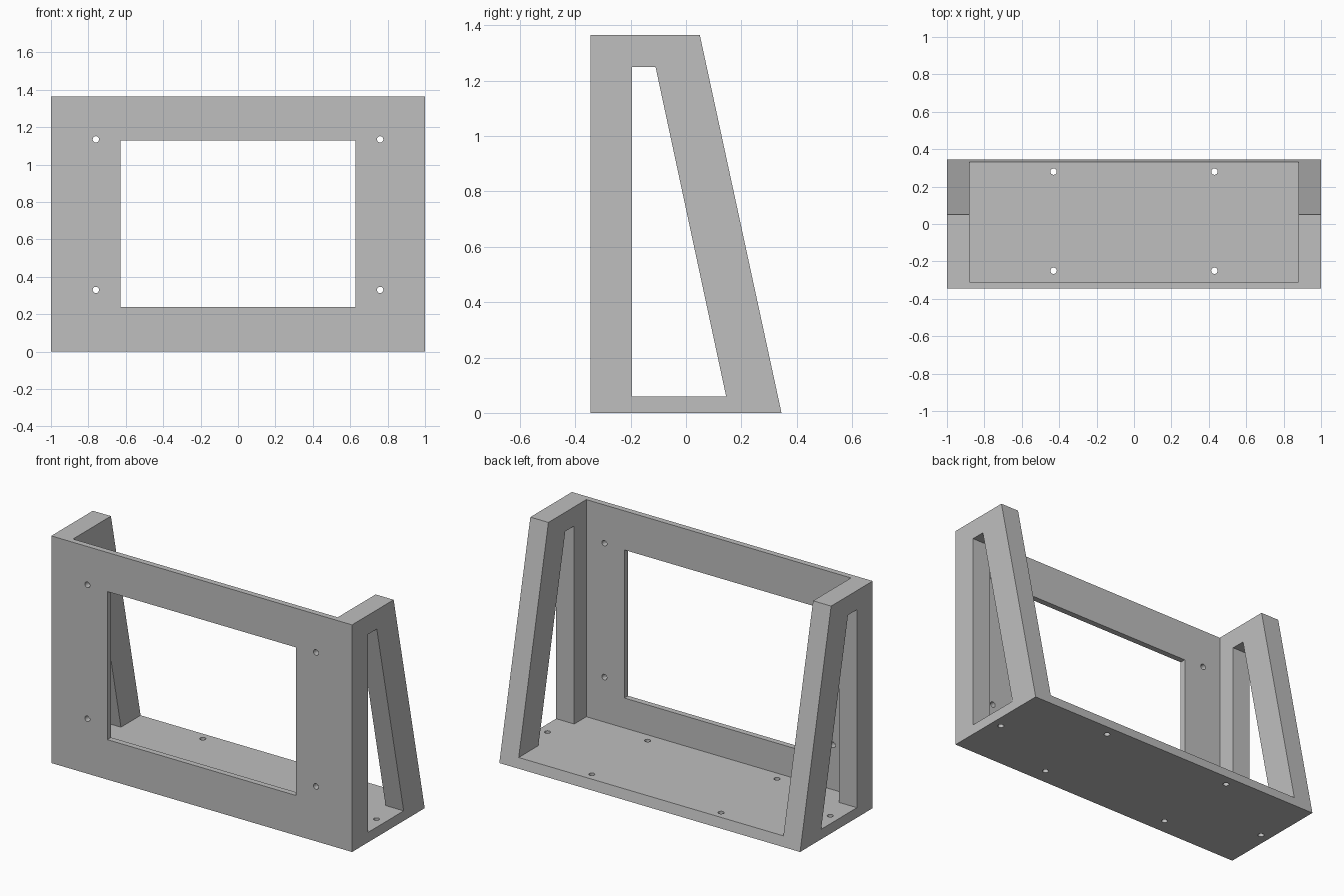
import bpy, bmesh, math
from mathutils import Matrix, Vector

default = bpy.data.objects.get("Cube")
if default:
    bpy.data.objects.remove(default, do_unlink=True)

grey = bpy.data.materials.new("plain grey")
grey.use_nodes = True
colour = (0.52, 0.52, 0.52, 1)
grey.diffuse_color = colour
grey.node_tree.nodes["Principled BSDF"].inputs["Base Color"].default_value = colour

WIDTH, FRONT, BACK, TOP = 1.0, -0.345, 0.345, 1.365
SIDE, PANEL, FLOOR = 0.12, 0.035, 0.06
HOLE = 0.017


def add_object(name, bm):
    bmesh.ops.recalc_face_normals(bm, faces=bm.faces)
    mesh = bpy.data.meshes.new(name)
    bm.to_mesh(mesh)
    bm.free()
    mesh.materials.append(grey)
    obj = bpy.data.objects.new(name, mesh)
    bpy.context.collection.objects.link(obj)
    return obj


def prism(name, profile, half_width):
    """Extrude a (y, z) outline across x."""
    bm = bmesh.new()
    face = bm.faces.new([bm.verts.new((-half_width, y, z)) for y, z in profile])
    result = bmesh.ops.extrude_face_region(bm, geom=[face])
    verts = [v for v in result["geom"] if isinstance(v, bmesh.types.BMVert)]
    bmesh.ops.translate(bm, verts=verts, vec=(2 * half_width, 0, 0))
    return add_object(name, bm)


def box(name, low, high):
    low, high = Vector(low), Vector(high)
    bm = bmesh.new()
    matrix = Matrix.Translation((low + high) / 2) @ Matrix.Diagonal((*(high - low), 1))
    bmesh.ops.create_cube(bm, size=1, matrix=matrix)
    return add_object(name, bm)


def drill(name, centre, along_y=False):
    bm = bmesh.new()
    turn = Matrix.Rotation(math.pi / 2 if along_y else 0, 4, "X")
    bmesh.ops.create_cone(bm, cap_ends=True, segments=24, radius1=HOLE, radius2=HOLE,
                          depth=0.2, matrix=Matrix.Translation(centre) @ turn)
    return add_object(name, bm)


# Solid wedge with a sloping back
stand = prism("stand_frame", [(FRONT, 0), (BACK, 0), (0.05, TOP), (FRONT, TOP)], WIDTH)

# Hollow interior, front window and tapered side openings
inner = WIDTH - SIDE
cutters = [
    box("interior_cutter", (-inner, FRONT + PANEL, FLOOR), (inner, 1, 2)),
    box("window_cutter", (-0.627, -0.5, 0.24), (0.627, -0.2, 1.13)),
    prism("side_opening_cutter",
          [(-0.195, FLOOR), (0.145, FLOOR), (-0.11, 1.25), (-0.195, 1.25)], 1.2),
]

# Screw holes in the front panel, floor and side feet
for side in (-1, 1):
    for z in (0.33, 1.135):
        cutters.append(drill("panel_hole_cutter", (side * 0.76, FRONT, z), True))
    for x, y in ((0.43, -0.25), (0.43, 0.28), (0.94, -0.027)):
        cutters.append(drill("floor_hole_cutter", (side * x, y, 0)))

for cutter in cutters:
    cutter.hide_render = True
    cut = stand.modifiers.new(cutter.name, "BOOLEAN")
    cut.operation = "DIFFERENCE"
    cut.solver = "EXACT"
    cut.object = cutter

# Bake the cuts and remove the cutters
bpy.context.view_layer.update()
evaluated = stand.evaluated_get(bpy.context.evaluated_depsgraph_get())
finished = bpy.data.meshes.new_from_object(evaluated)
stand.modifiers.clear()
stand.data = finished
for cutter in cutters:
    bpy.data.objects.remove(cutter, do_unlink=True)
